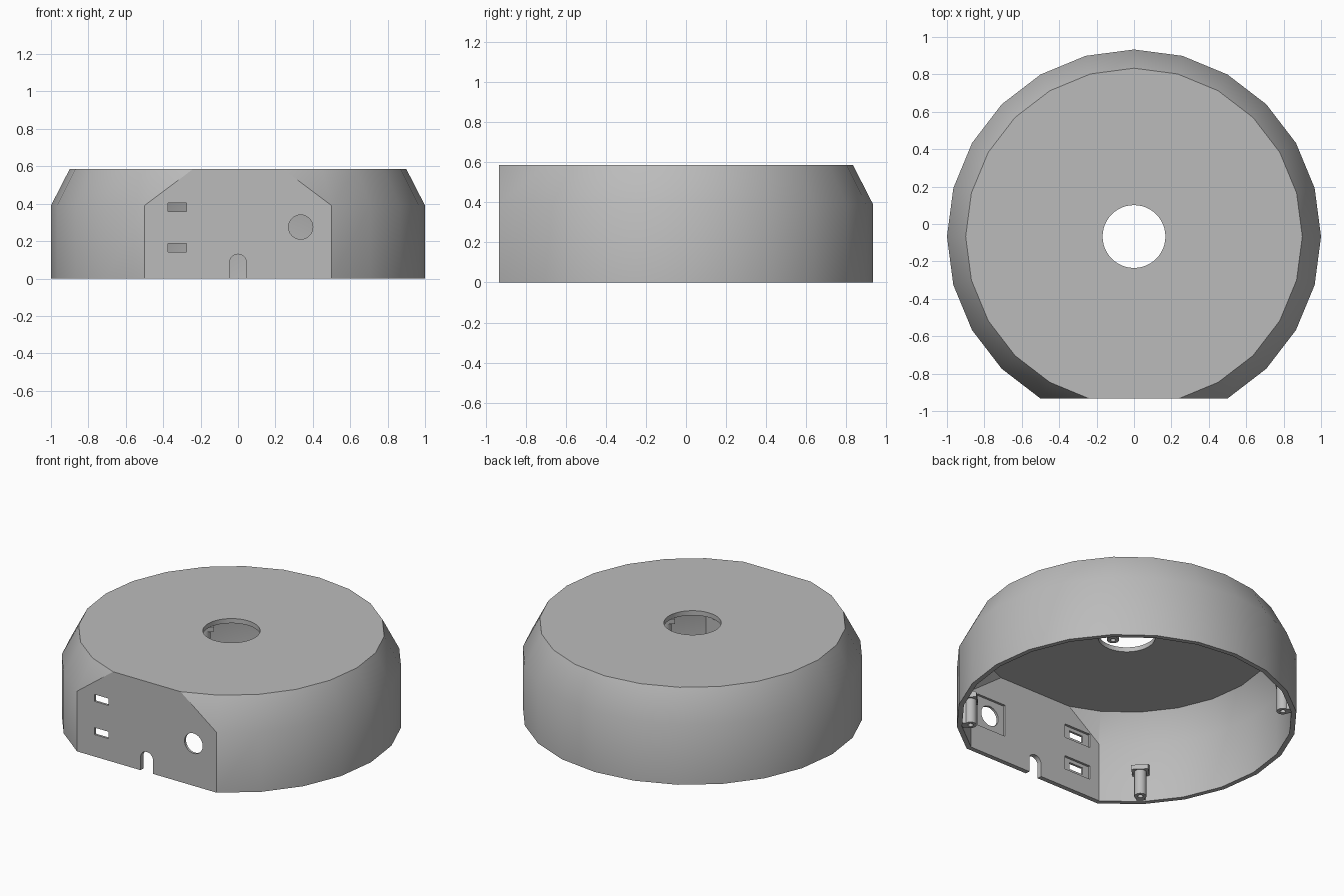
import bpy, bmesh, math
from mathutils import Matrix, Vector

CY = -0.067          # centre of the round body
FRONT = -0.933       # flat front plane
WALL = 0.03

cube = bpy.data.objects.get("Cube")
if cube:
    bpy.data.objects.remove(cube, do_unlink=True)

grey = bpy.data.materials.new("grey plastic")
grey.use_nodes = True
colour = (0.5, 0.5, 0.5, 1)
grey.diffuse_color = colour
grey.node_tree.nodes["Principled BSDF"].inputs["Base Color"].default_value = colour


def finish(name, bm):
    bmesh.ops.recalc_face_normals(bm, faces=bm.faces)
    mesh = bpy.data.meshes.new(name)
    bm.to_mesh(mesh)
    bm.free()
    mesh.materials.append(grey)
    obj = bpy.data.objects.new(name, mesh)
    bpy.context.collection.objects.link(obj)
    return obj


def lathe(profile, sides):
    """Closed solid of revolution about z from (radius, height) points."""
    bm = bmesh.new()
    rings = []
    for r, z in profile:
        rings.append([bm.verts.new((r * math.cos(a), r * math.sin(a), z))
                      for a in (2 * math.pi * i / sides for i in range(sides))])
    for low, high in zip(rings, rings[1:]):
        for i in range(sides):
            j = (i + 1) % sides
            bm.faces.new((low[i], low[j], high[j], high[i]))
    bm.faces.new(rings[0])
    bm.faces.new(rings[-1])
    return bm


def prism(points, depth):
    """Extrude an (x, z) outline along y, centred on y = 0."""
    bm = bmesh.new()
    face = bm.faces.new([bm.verts.new((x, -depth / 2, z)) for x, z in points])
    out = bmesh.ops.extrude_face_region(bm, geom=[face])
    moved = [v for v in out["geom"] if isinstance(v, bmesh.types.BMVert)]
    bmesh.ops.translate(bm, verts=moved, vec=(0, depth, 0))
    return bm


def rect(x, z, w, h):
    return [(x - w / 2, z - h / 2), (x + w / 2, z - h / 2),
            (x + w / 2, z + h / 2), (x - w / 2, z + h / 2)]


def arc(x, z, r, start, end, n):
    return [(x + r * math.cos(start + (end - start) * i / n),
             z + r * math.sin(start + (end - start) * i / n)) for i in range(n + 1)]


def flat_fronted(name, profile, front):
    """Round body sliced flat at the front."""
    bm = lathe(profile, 24)
    bm.transform(Matrix.Translation((0, CY, 0)))
    cut = bmesh.ops.bisect_plane(bm, geom=bm.verts[:] + bm.edges[:] + bm.faces[:],
                                 dist=0.001, plane_co=(0, front, 0),
                                 plane_no=(0, -1, 0), clear_outer=True)
    bmesh.ops.holes_fill(bm, edges=[e for e in bm.edges if e.is_boundary], sides=0)
    return finish(name, bm)


def carve(target, cutter):
    mod = target.modifiers.new("cut", 'BOOLEAN')
    mod.operation = 'DIFFERENCE'
    mod.solver = 'EXACT'
    mod.object = cutter
    bpy.context.view_layer.objects.active = target
    bpy.ops.object.modifier_apply(modifier=mod.name)
    bpy.data.objects.remove(cutter, do_unlink=True)


def carve_front(outline, depth, y):
    bm = prism(outline, depth)
    bm.transform(Matrix.Translation((0, y, 0)))
    carve(housing, finish("cutter", bm))


def smooth(obj):
    bpy.ops.object.select_all(action='DESELECT')
    obj.select_set(True)
    bpy.context.view_layer.objects.active = obj
    bpy.ops.object.shade_smooth_by_angle(angle=math.radians(30))


# Hollow housing, open underneath
housing = flat_fronted("housing", [(1, 0), (1, 0.39), (0.9, 0.585)], FRONT)
carve(housing, flat_fronted("cutter", [(0.97, -0.1), (0.97, 0.38), (0.88, 0.555)],
                            FRONT + WALL))

# Round opening in the top
opening = lathe([(0.168, 0.4), (0.168, 0.7)], 48)
opening.transform(Matrix.Translation((0, CY, 0)))
carve(housing, finish("cutter", opening))

# Front ports, each with a shallow pocket on the inside of the wall
pocket_y = FRONT + WALL
carve_front(arc(0.335, 0.275, 0.065, 0, 2 * math.pi, 32)[:-1], 0.2, FRONT)
carve_front(rect(0.335, 0.275, 0.21, 0.21), 0.03, pocket_y)
for z in (0.165, 0.38):
    carve_front(rect(-0.325, z, 0.1, 0.045), 0.2, FRONT)
    carve_front(rect(-0.325, z, 0.19, 0.09), 0.03, pocket_y)

# Arched cable notch
carve_front([(-0.045, -0.1), (0.045, -0.1)] + arc(0, 0.085, 0.045, 0, math.pi, 16),
            0.2, FRONT)
smooth(housing)

# Four screw posts with sloped brackets on the diagonals
for i, label in enumerate(("back_left", "back_right", "front_right", "front_left")):
    place = Matrix.Translation((0, CY, 0)) @ Matrix.Rotation(math.radians(45 + 90 * i), 4, 'Z')
    post = lathe([(0.016, 0.12), (0.016, 0.008), (0.036, 0.008), (0.036, 0.2)], 20)
    post.transform(place @ Matrix.Translation((0.92, 0, 0)))
    smooth(finish("screw_post_" + label, post))
    web = prism(rect(0.958, 0.1, 0.036, 0.184), 0.05)
    web.transform(place)
    finish("post_web_" + label, web)
    bracket = prism([(0.88, 0.17), (0.98, 0.17), (0.98, 0.25), (0.88, 0.2)], 0.1)
    bracket.transform(place)
    finish("post_bracket_" + label, bracket)
